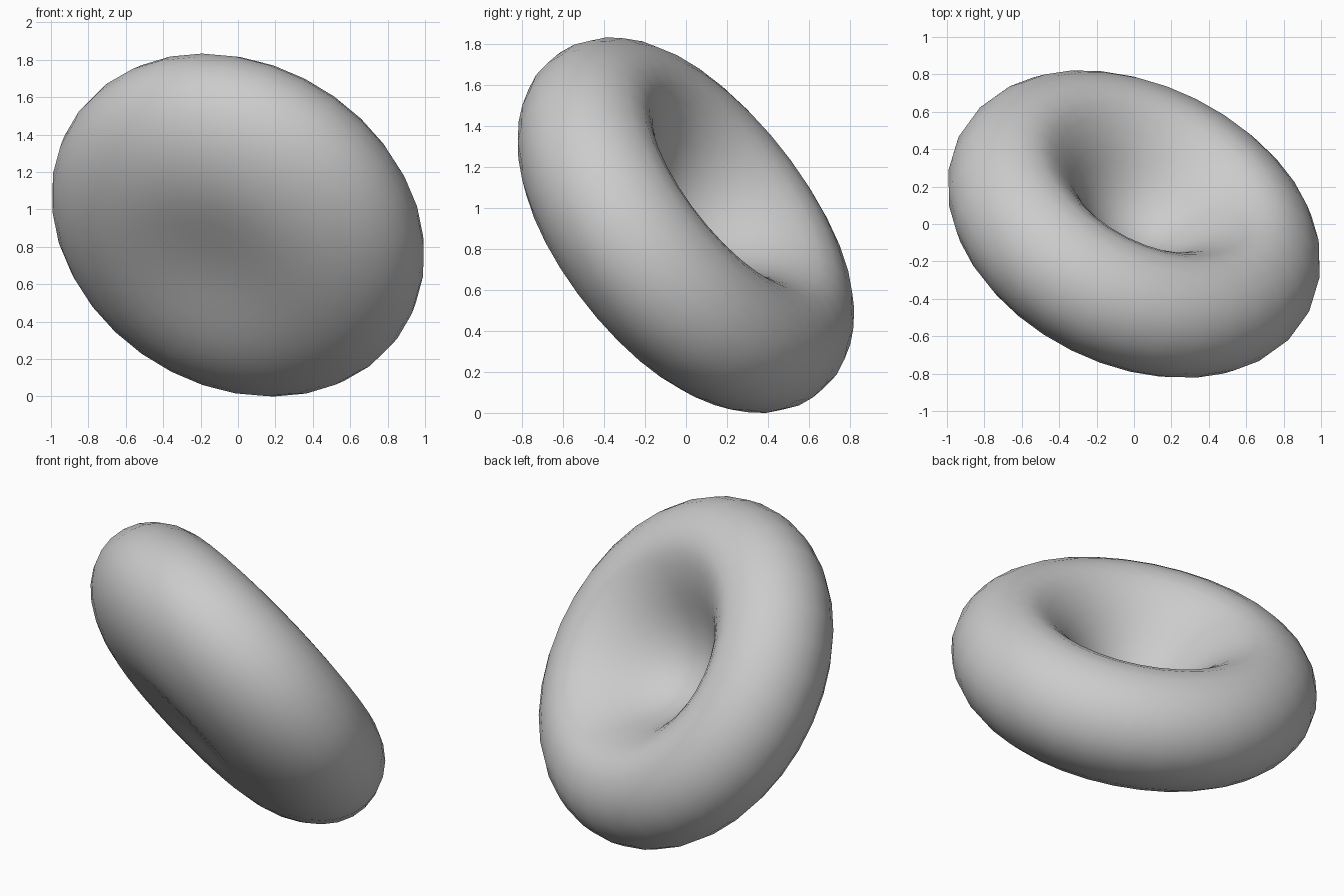
import bpy, bmesh, math
from mathutils import Vector

if "Cube" in bpy.data.objects:
    bpy.data.objects.remove(bpy.data.objects["Cube"])

SEGS = 32
axis = Vector((0.365, 0.732, 0.575)).normalized()


def arc(centre, a, b, start, end, steps):
    """Points along an elliptical arc of the cross-section, in degrees."""
    out = []
    for i in range(steps + 1):
        t = math.radians(start + (end - start) * i / steps)
        out.append((centre + a * math.cos(t), b * math.sin(t)))
    return out


# Half cross-section: (radius, height) from dimple floor, over the rim, to the base centre
profile = [(0, -0.10), (0.09, -0.09), (0.17, -0.055), (0.24, -0.005), (0.30, 0.05),
           (0.36, 0.115), (0.42, 0.18), (0.48, 0.237), (0.55, 0.29), (0.61, 0.325)]
profile += arc(0.69, 0.357, 0.35, 90, 0, 6)
profile += arc(0.45, 0.597, 0.435, 0, -90, 8)[1:]
profile += [(0.33, -0.431), (0.2, -0.422), (0.1, -0.416), (0, -0.414)]

# Lathe the cross-section into a dimpled disc
bm = bmesh.new()
verts = [bm.verts.new((r, 0, h)) for r, h in profile]
edges = [bm.edges.new(pair) for pair in zip(verts, verts[1:])]
bmesh.ops.spin(bm, geom=verts + edges, cent=(0, 0, 0), axis=(0, 0, 1),
               angle=2 * math.pi, steps=SEGS)
bmesh.ops.remove_doubles(bm, verts=bm.verts, dist=0.0005)
bmesh.ops.recalc_face_normals(bm, faces=bm.faces)

# Tilt the disc, centre it and stand it on the floor
bm.transform(axis.to_track_quat('Z', 'Y').to_matrix().to_4x4())
lo = [min(v.co[i] for v in bm.verts) for i in range(3)]
hi = [max(v.co[i] for v in bm.verts) for i in range(3)]
bmesh.ops.translate(bm, verts=bm.verts,
                    vec=(-(lo[0] + hi[0]) / 2, -(lo[1] + hi[1]) / 2, -lo[2]))
for f in bm.faces:
    f.smooth = True

mesh = bpy.data.meshes.new("dimpled_disc")
bm.to_mesh(mesh)
bm.free()
disc = bpy.data.objects.new("dimpled_disc", mesh)
bpy.context.collection.objects.link(disc)

grey = bpy.data.materials.new("light grey")
grey.diffuse_color = (0.6, 0.6, 0.6, 1)
grey.use_nodes = True
grey.node_tree.nodes["Principled BSDF"].inputs["Base Color"].default_value = grey.diffuse_color
mesh.materials.append(grey)
